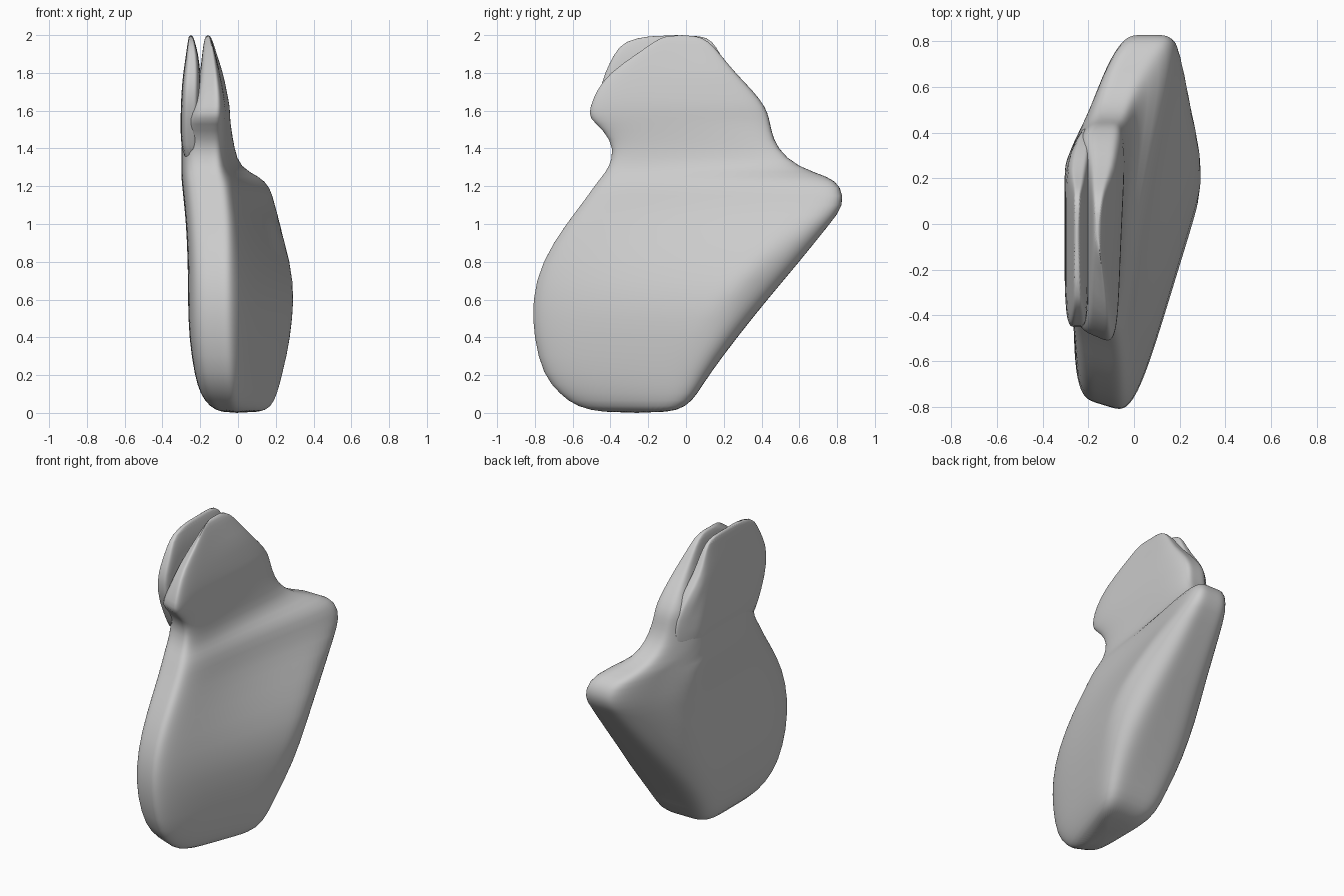
import bpy, bmesh, math

cube = bpy.data.objects.get("Cube")
if cube:
    bpy.data.objects.remove(cube, do_unlink=True)

stone = bpy.data.materials.new("pale grey")
stone.use_nodes = True
stone.diffuse_color = (0.6, 0.6, 0.6, 1)
stone.node_tree.nodes["Principled BSDF"].inputs["Base Color"].default_value = (0.6, 0.6, 0.6, 1)


def ramp(value, start, end):
    return min(max((value - start) / (end - start), 0), 1)


def left_limit(y, z):
    """Left flank: flat along the slab, curling inwards towards the rear spur."""
    y += 0.2 * (1 - ramp(z, 0, 1))
    return -0.305 + 0.11 * ramp(y, 0.27, 0.5) + 0.11 * ramp(y, 0.5, 0.82)


def right_limit(y):
    """Right flank: bulges at mid length, then draws in towards the rear spur."""
    return 0.31 - 0.08 * ramp(y, 0.25, 0.8)


def loft(name, rows, sides=72, slant=0.0, squareness=5):
    """Stack rounded sections: height, front y, rear y, left x, right x at front and rear."""
    bm = bmesh.new()
    rings = []
    for z, front, rear, left, right_front, right_rear in rows:
        ring = []
        hollow = 1 + 0.4 * ramp(z, 0.7, 1.1)
        for i in range(sides):
            a = math.tau * i / sides
            c, s = math.cos(a), math.sin(a)
            r = (abs(c) ** squareness + abs(s) ** squareness) ** (1 / squareness)
            u, v = c / r, s / r
            t = (u + 1) / 2
            y = front + (rear - front) * t
            right = right_front + (right_rear - right_front) * t ** hollow
            right = min(right, right_limit(y))
            low = min(max(left, left_limit(y, z)), right - 0.02)
            x = (low + right) / 2 + v * (right - low) / 2
            y += slant * (1 - v) * max(0, -u)
            ring.append(bm.verts.new((x, y, z)))
        rings.append(ring)
    for lower, upper in zip(rings, rings[1:]):
        for i in range(sides):
            j = (i + 1) % sides
            bm.faces.new((lower[i], lower[j], upper[j], upper[i]))
    bm.faces.new(rings[0][::-1])
    bm.faces.new(rings[-1])
    bmesh.ops.recalc_face_normals(bm, faces=bm.faces)
    mesh = bpy.data.meshes.new(name)
    bm.to_mesh(mesh)
    bm.free()
    mesh.materials.append(stone)
    obj = bpy.data.objects.new(name, mesh)
    bpy.context.collection.objects.link(obj)
    for poly in mesh.polygons:
        poly.use_smooth = True
    smooth = obj.modifiers.new("soften", 'SUBSURF')
    smooth.levels = smooth.render_levels = 1


# Main slab with the rear spur and the right-hand ridge
loft("slab_body", [
    (0, -.45, -.1, -.08, -.01, .14),
    (.03, -.6, .0, -.15, .0, .21),
    (.1, -.69, .06, -.2, .0, .25),
    (.2, -.78, .12, -.23, .0, .28),
    (.4, -.83, .27, -.26, .0, .34),
    (.6, -.84, .43, -.265, .0, .39),
    (.8, -.79, .6, -.265, .0, .36),
    (1, -.66, .76, -.275, .0, .28),
    (1.1, -.58, .84, -.285, -.01, .24),
    (1.2, -.51, .82, -.295, -.02, .21),
    (1.25, -.47, .76, -.3, -.04, .15),
    (1.3, -.43, .59, -.3, -.06, .03),
    (1.4, -.4, .48, -.3, -.07, .0),
    (1.5, -.46, .45, -.29, -.07, -.02),
    (1.56, -.54, .44, -.27, -.07, -.03),
    (1.62, -.53, .42, -.25, -.07, -.03),
    (1.7, -.5, .36, -.22, -.08, -.05),
    (1.8, -.43, .26, -.2, -.1, -.07),
    (1.9, -.28, .18, -.19, -.12, -.11),
    (1.97, -.18, .12, -.18, -.14, -.13),
    (2, -.12, .05, -.17, -.15, -.15),
], slant=.04)

# Thin left-hand ridge, parted from the other by a groove
loft("left_ridge", [
    (1.3, -.33, .38, -.28, -.22, -.2),
    (1.42, -.36, .42, -.303, -.2, -.18),
    (1.55, -.43, .42, -.305, -.2, -.18),
    (1.7, -.46, .33, -.3, -.2, -.18),
    (1.8, -.43, .24, -.29, -.2, -.2),
    (1.9, -.38, .18, -.275, -.21, -.21),
    (1.97, -.33, .14, -.265, -.23, -.23),
    (2, -.18, .08, -.255, -.24, -.24),
])
